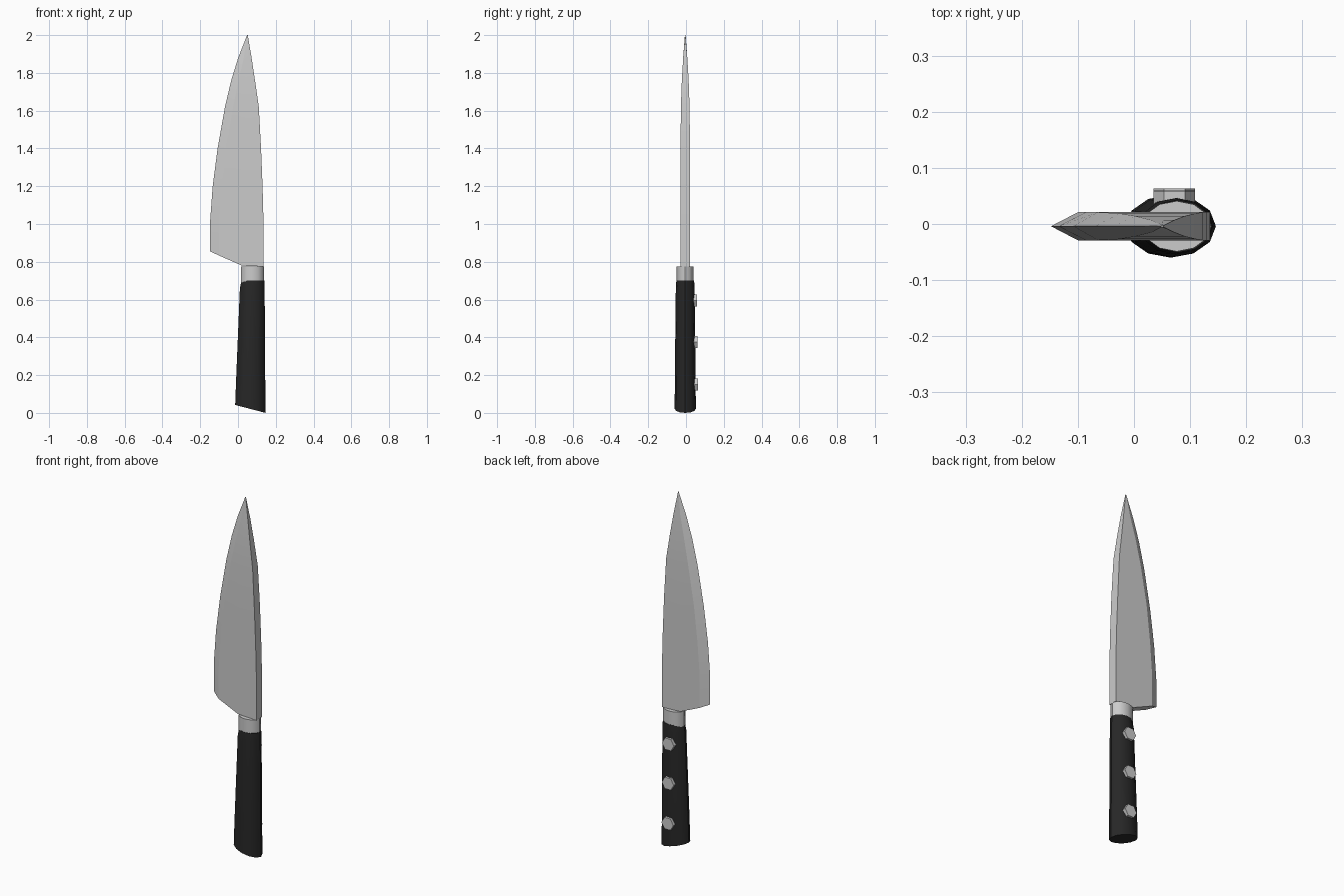
import bpy, bmesh
from math import cos, sin, pi, radians

if "Cube" in bpy.data.objects:
    bpy.data.objects.remove(bpy.data.objects["Cube"])

CY = -0.004  # centre plane of the knife


def loft(name, rings, bottom=None, angle=35):
    """Skin a stack of closed rings, cap the ends and smooth soft edges."""
    bm = bmesh.new()
    rows = [[bm.verts.new(p) for p in ring] for ring in rings]
    n = len(rings[0])
    for a, b in zip(rows, rows[1:]):
        for i in range(n):
            j = (i + 1) % n
            bm.faces.new((a[i], a[j], b[j], b[i]))
    for face in bottom or [range(n)]:
        bm.faces.new([rows[0][i] for i in face])
    bm.faces.new(rows[-1])
    bmesh.ops.remove_doubles(bm, verts=bm.verts, dist=0.0005)
    bmesh.ops.recalc_face_normals(bm, faces=bm.faces)
    me = bpy.data.meshes.new(name)
    bm.to_mesh(me)
    bm.free()
    ob = bpy.data.objects.new(name, me)
    bpy.context.collection.objects.link(ob)
    bpy.ops.object.select_all(action='DESELECT')
    ob.select_set(True)
    bpy.context.view_layer.objects.active = ob
    bpy.ops.object.shade_smooth_by_angle(angle=radians(angle))
    return ob


def oval(x0, x1, ry, z, slant=0.0, n=12):
    """Oval ring between x0 and x1; slant raises the left side."""
    cx, rx = (x0 + x1) / 2, (x1 - x0) / 2
    return [(cx + rx * cos(2 * pi * i / n), CY + ry * sin(2 * pi * i / n),
             z + slant * (1 - cos(2 * pi * i / n)) / 2) for i in range(n)]


# Blade: cutting edge, bevel line, middle and spine at each height
def section(edge, bevel, mid, spine, t):
    side = (bevel, mid, spine)
    return ([(edge[0], CY, edge[1])] + [(x, CY + t, z) for x, z in side]
            + [(x, CY - t, z) for x, z in reversed(side)])


rings = [section((-0.148, 0.855), (-0.10, 0.833), (0.02, 0.78), (0.135, 0.775), 0.025)]
for z, e, b, s, t in [(1.01, -0.148, -0.10, 0.135, 0.025),
                      (1.20, -0.134, -0.086, 0.13, 0.025),
                      (1.40, -0.108, -0.064, 0.122, 0.025),
                      (1.62, -0.069, -0.026, 0.11, 0.023),
                      (1.76, -0.036, 0.003, 0.09, 0.018),
                      (1.88, 0.001, 0.031, 0.072, 0.011),
                      (2.00, 0.05, 0.05, 0.05, 0.0)]:
    rings.append(section((e, z), (b, z), (b + 0.52 * (s - b), z), (s, z), t))
# the tip is a single point, so lofted cap collapses: close it with a tiny ring
rings[-1] = [(0.05 + 0.002 * cos(2 * pi * i / 7 + pi), CY - 0.002 * sin(2 * pi * i / 7 + pi), 2.0)
             for i in range(7)]
loft("blade", rings, bottom=[(0, 1, 6), (1, 2, 5, 6), (2, 3, 4, 5)], angle=18)

# Bolster collar
loft("bolster", [oval(0.015, 0.137, 0.045, 0.69), oval(0.015, 0.137, 0.045, 0.775)])

# Handle with slanted butt and shoulder at the top
handle = loft("handle", [oval(-0.015, 0.146, 0.056, 0.0, 0.042),
                         oval(-0.009, 0.144, 0.055, 0.20),
                         oval(0.010, 0.141, 0.050, 0.66),
                         oval(0.018, 0.139, 0.047, 0.70)])
mat = bpy.data.materials.new("black_handle")
mat.diffuse_color = (0.02, 0.02, 0.02, 1)
mat.use_nodes = True
mat.node_tree.nodes["Principled BSDF"].inputs["Base Color"].default_value = mat.diffuse_color
handle.data.materials.append(mat)

# Hexagonal rivets on the back side
for k, (z, y) in enumerate([(0.15, 0.063), (0.375, 0.06), (0.595, 0.058)]):
    ring = [(0.072 + 0.037 * cos(pi * i / 3), z + 0.037 * sin(pi * i / 3)) for i in range(6)]
    loft(f"rivet_{k + 1}", [[(x, d, zz) for x, zz in ring] for d in (y - 0.03, y)])
